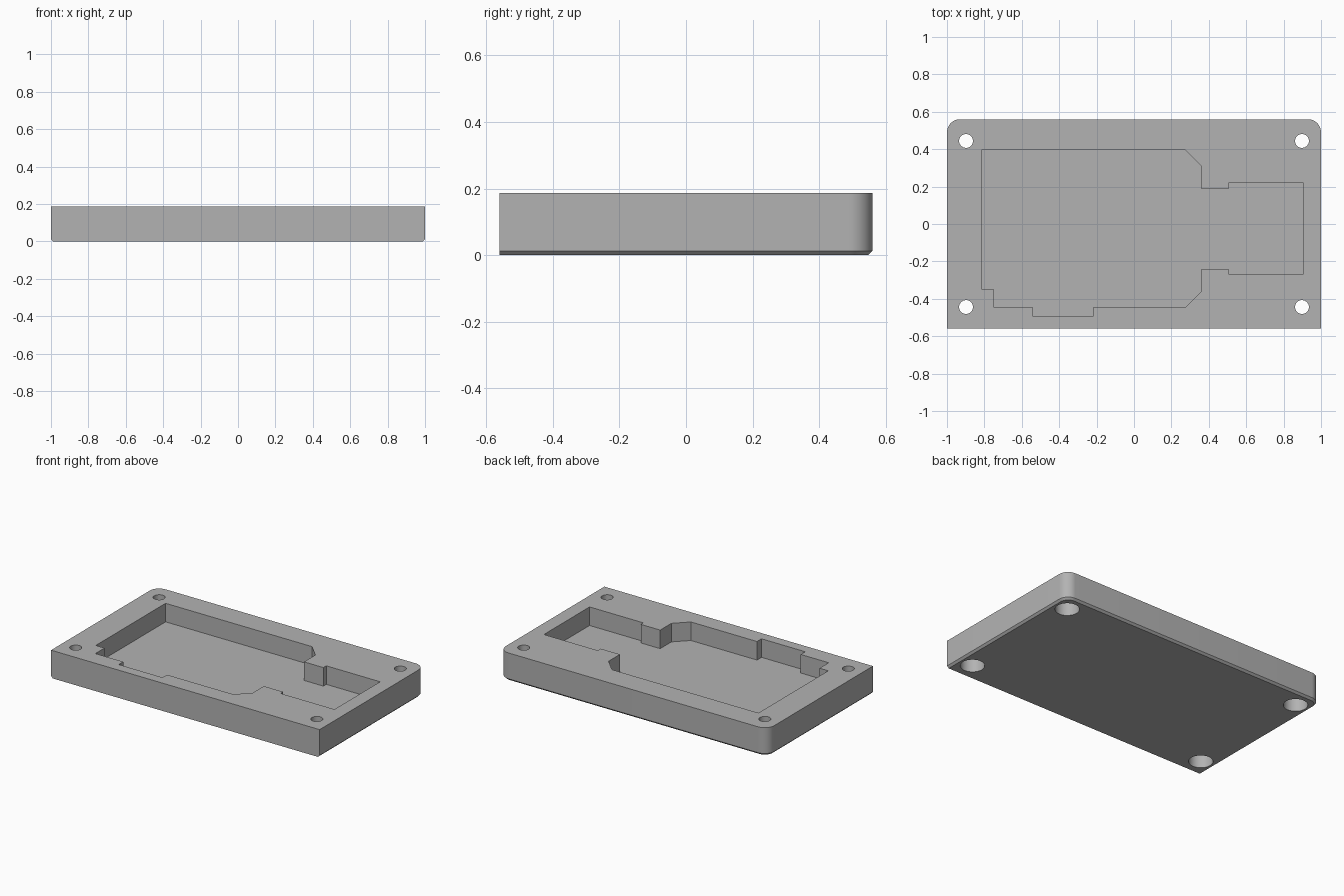
import bpy, bmesh
from math import sin, cos, pi

if "Cube" in bpy.data.objects:
    bpy.data.objects.remove(bpy.data.objects["Cube"])

HALF_W, HALF_D, HEIGHT = 1.0, 0.56, 0.187
CORNER, CHAMFER, FLOOR = 0.07, 0.013, 0.062

grey = bpy.data.materials.new("grey plastic")
grey.use_nodes = True
colour = (0.45, 0.45, 0.45, 1)
grey.diffuse_color = colour
grey.node_tree.nodes["Principled BSDF"].inputs["Base Color"].default_value = colour


def loft(name, rings):
    """Closed solid through a stack of (outline, z) rings."""
    bm = bmesh.new()
    loops = [[bm.verts.new((x, y, z)) for x, y in pts] for pts, z in rings]
    bm.faces.new(loops[0][::-1])
    bm.faces.new(loops[-1])
    n = len(loops[0])
    for low, high in zip(loops, loops[1:]):
        for i in range(n):
            j = (i + 1) % n
            bm.faces.new((low[i], low[j], high[j], high[i]))
    bmesh.ops.recalc_face_normals(bm, faces=bm.faces)
    mesh = bpy.data.meshes.new(name)
    bm.to_mesh(mesh)
    bm.free()
    mesh.materials.append(grey)
    ob = bpy.data.objects.new(name, mesh)
    bpy.context.collection.objects.link(ob)
    return ob


def circle(cx, cy, r, n=32):
    return [(cx + r * cos(2 * pi * i / n), cy + r * sin(2 * pi * i / n)) for i in range(n)]


def plate(inset):
    """Square front corners, rounded back corners; the front edge is never inset."""
    w, d, r = HALF_W - inset, HALF_D - inset, CORNER - inset
    right = [(w, -HALF_D)]
    right += [(w - r + r * cos(a * pi / 24), d - r + r * sin(a * pi / 24)) for a in range(13)]
    return right + [(-x, y) for x, y in right[::-1]]


# Body with chamfered lower side and back edges
body = loft("case_shell", [(plate(CHAMFER), 0), (plate(0), CHAMFER), (plate(0), HEIGHT)])

# Stepped board pocket
pocket = [(-0.816, 0.395), (0.275, 0.395), (0.361, 0.308), (0.361, 0.187), (0.505, 0.187),
          (0.505, 0.218), (0.906, 0.218), (0.906, -0.268), (0.505, -0.268), (0.505, -0.241),
          (0.361, -0.241), (0.361, -0.36), (0.275, -0.445), (-0.217, -0.445), (-0.217, -0.493),
          (-0.543, -0.493), (-0.543, -0.445), (-0.751, -0.445), (-0.751, -0.348), (-0.816, -0.348)]
cutters = [loft("pocket_cutter", [(pocket, FLOOR), (pocket, 0.3)])]

# Screw holes, widened from below for the heads
for sx in (-1, 1):
    for sy in (-1, 1):
        x, y = sx * 0.898, sy * 0.444
        cutters.append(loft("screw_cutter", [
            (circle(x, y, 0.074), -0.1), (circle(x, y, 0.074), 0.1),
            (circle(x, y, 0.037), 0.1), (circle(x, y, 0.037), 0.3)]))

for cutter in cutters:
    cutter.hide_render = True
    cut = body.modifiers.new(cutter.name, "BOOLEAN")
    cut.operation = "DIFFERENCE"
    cut.solver = "EXACT"
    cut.object = cutter

# Bake the cuts and drop the cutters
bpy.context.view_layer.update()
baked = bpy.data.meshes.new_from_object(body.evaluated_get(bpy.context.evaluated_depsgraph_get()))
body.modifiers.clear()
body.data = baked
for cutter in cutters:
    bpy.data.objects.remove(cutter)

# Smooth the rounded walls, keep the edges sharp
bpy.ops.object.select_all(action="DESELECT")
body.select_set(True)
bpy.context.view_layer.objects.active = body
bpy.ops.object.shade_smooth_by_angle(angle=pi / 6)
